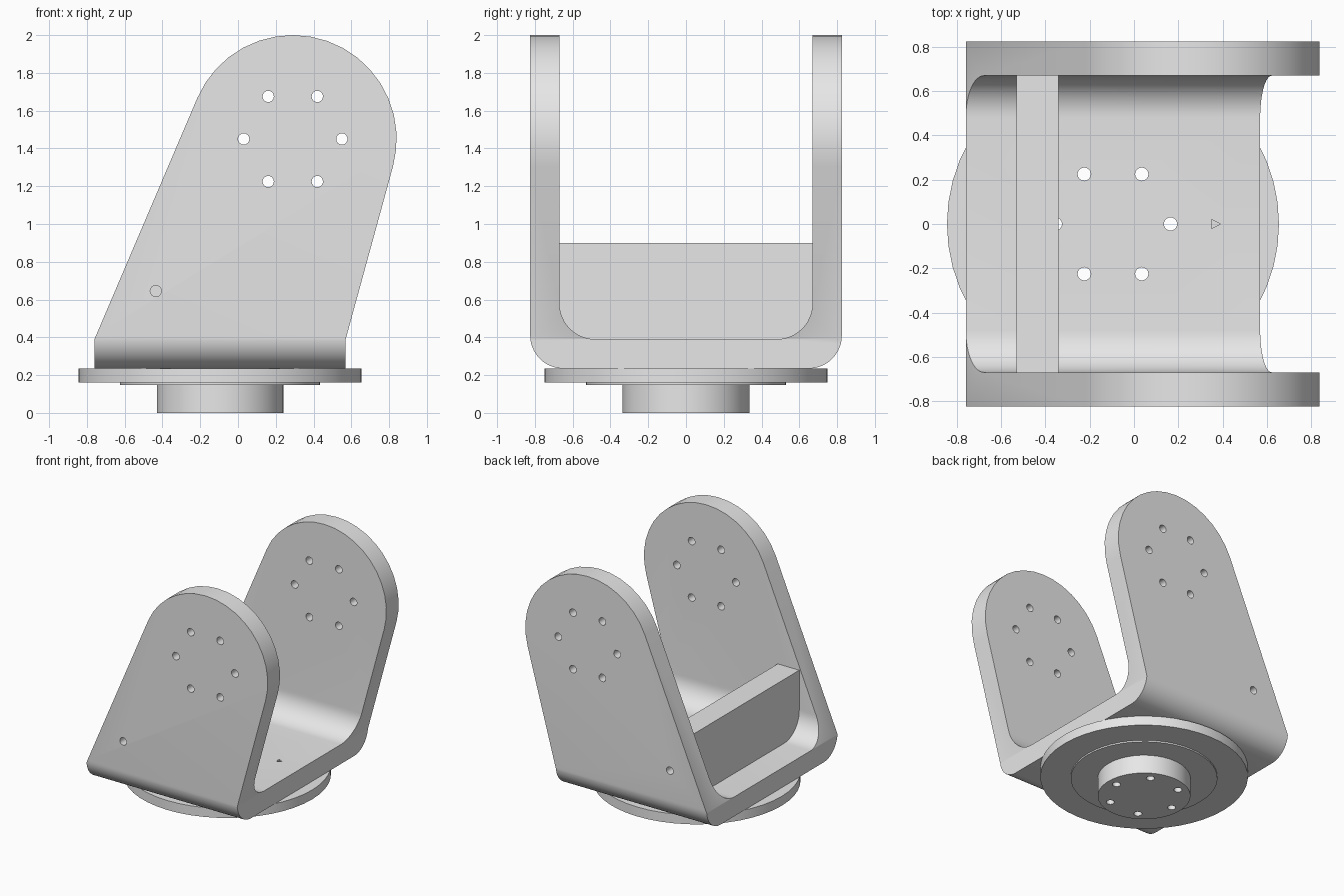
import bpy, bmesh
from math import cos, sin, radians, pi

if "Cube" in bpy.data.objects:
    bpy.data.objects.remove(bpy.data.objects["Cube"], do_unlink=True)

GREY = (0.8, 0.8, 0.8, 1)
metal = bpy.data.materials.new("light grey")
metal.use_nodes = True
metal.diffuse_color = GREY
metal.node_tree.nodes["Principled BSDF"].inputs["Base Color"].default_value = GREY

AXES = {"x": lambda u, v, w: (w, u, v),
        "y": lambda u, v, w: (u, w, v),
        "z": lambda u, v, w: (u, v, w)}


def arc(cu, cv, r, start, end, n):
    """Points on an arc, angles in degrees, both ends included."""
    return [(cu + r * cos(radians(start + (end - start) * i / n)),
             cv + r * sin(radians(start + (end - start) * i / n))) for i in range(n + 1)]


def circle(cu, cv, r, n):
    return arc(cu, cv, r, 0, 360, n)[:-1]


def solid(name, prisms):
    """One object from extruded profiles: (axis, points, low, high)."""
    bm = bmesh.new()
    for axis, pts, lo, hi in prisms:
        place = AXES[axis]
        a = [bm.verts.new(place(u, v, lo)) for u, v in pts]
        b = [bm.verts.new(place(u, v, hi)) for u, v in pts]
        bm.faces.new(a)
        bm.faces.new(b[::-1])
        for i in range(len(a)):
            j = (i + 1) % len(a)
            bm.faces.new((a[j], a[i], b[i], b[j]))
    bmesh.ops.recalc_face_normals(bm, faces=bm.faces)
    mesh = bpy.data.meshes.new(name)
    bm.to_mesh(mesh)
    bm.free()
    mesh.materials.append(metal)
    ob = bpy.data.objects.new(name, mesh)
    bpy.context.collection.objects.link(ob)
    return ob


def select(ob):
    bpy.ops.object.select_all(action='DESELECT')
    ob.select_set(True)
    bpy.context.view_layer.objects.active = ob


def boolean(ob, cutter, operation='DIFFERENCE'):
    cutter.hide_render = True
    mod = ob.modifiers.new("cut", 'BOOLEAN')
    mod.object, mod.operation, mod.solver = cutter, operation, 'EXACT'
    select(ob)
    bpy.ops.object.modifier_apply(modifier=mod.name)


def bolt_circle(cu, cv):
    """Centres of six evenly spaced bolt holes."""
    return [(cu + 0.26 * cos(i * pi / 3), cv + 0.26 * sin(i * pi / 3)) for i in range(6)]


BASE_X, FLOOR, BOTTOM = -0.095, 0.39, 0.235
OUT, INN, R_OUT, R_IN = 0.825, 0.67, 0.175, 0.19

# U-shaped channel with rounded bends, seen along x
outer = (arc(-OUT + R_OUT, BOTTOM + R_OUT, R_OUT, 180, 270, 12)
         + arc(OUT - R_OUT, BOTTOM + R_OUT, R_OUT, 270, 360, 12))
inner = (arc(INN - R_IN, FLOOR + R_IN, R_IN, 0, -90, 12)
         + arc(-INN + R_IN, FLOOR + R_IN, R_IN, -90, -180, 12))
channel = [(-OUT, 2.1)] + outer + [(OUT, 2.1), (INN, 2.1)] + inner + [(-INN, 2.1)]
bracket = solid("fork_bracket", [("x", channel, -1, 1)])

# Leaning, round-topped outline of the side plates
outline = ([(-0.76, 0.1), (0.57, 0.1), (0.57, FLOOR)]
           + arc(0.29, 1.45, 0.55, -15.4, 156.7, 18) + [(-0.76, FLOOR)])
trim = solid("outline_cutter", [("y", outline, -1, 1)])
boolean(bracket, trim, 'INTERSECT')

# Round base: flange, thin step and hub
parts = [solid("base_flange", [("z", circle(BASE_X, 0, 0.75, 48), 0.16, BOTTOM)]),
         solid("base_step", [("z", circle(BASE_X, 0, 0.53, 48), 0.148, 0.16)]),
         solid("base_hub", [("z", circle(BASE_X, 0, 0.335, 48), 0, 0.148)])]

# Cross rib between the plates
rib = solid("cross_rib", [("z", [(-0.53, -INN), (-0.34, -INN), (-0.34, INN), (-0.53, INN)],
                           FLOOR, 0.9)])

# Bolt holes, side screw holes and the triangular index mark
base_holes = [("z", circle(u, v, 0.03, 16), -0.1, 0.5) for u, v in bolt_circle(BASE_X, 0)]
side_holes = [("y", circle(u, v, 0.03, 16), -1, 1) for u, v in bolt_circle(0.29, 1.45)]
screws = [("y", circle(-0.435, 0.645, 0.03, 16), lo, lo + 0.5) for lo in (-0.95, 0.45)]
mark = [("z", [(0.35, -0.02), (0.39, 0), (0.35, 0.02)], 0.31, 0.5)]

bracket_cut = solid("bracket_hole_cutter", base_holes + side_holes + screws + mark)
base_cut = solid("base_hole_cutter", base_holes)
rib_cut = solid("rib_hole_cutter", screws)
boolean(bracket, bracket_cut)
boolean(rib, rib_cut)
for part in parts:
    boolean(part, base_cut)

for cutter in (trim, bracket_cut, base_cut, rib_cut):
    bpy.data.objects.remove(cutter, do_unlink=True)

for ob in parts + [bracket, rib]:
    select(ob)
    bpy.ops.object.shade_smooth_by_angle(angle=radians(30))
